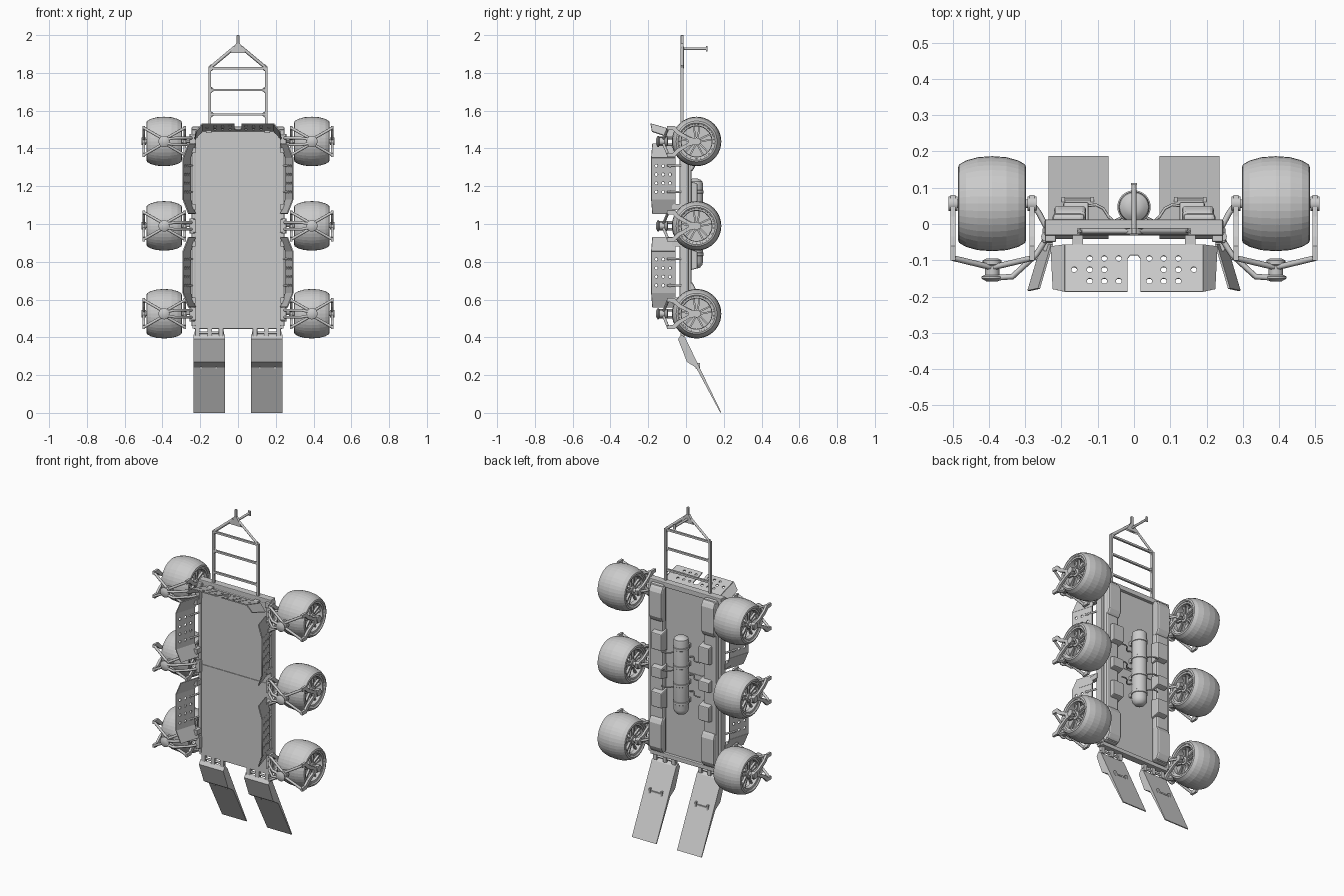
import bpy, bmesh, math
from mathutils import Matrix, Vector

if "Cube" in bpy.data.objects:
    bpy.data.objects.remove(bpy.data.objects["Cube"])


def add(name, bm, smooth=False, bevel=0):
    bmesh.ops.recalc_face_normals(bm, faces=bm.faces)
    me = bpy.data.meshes.new(name)
    bm.to_mesh(me)
    bm.free()
    ob = bpy.data.objects.new(name, me)
    bpy.context.collection.objects.link(ob)
    bpy.ops.object.select_all(action='DESELECT')
    bpy.context.view_layer.objects.active = ob
    ob.select_set(True)
    if bevel:
        m = ob.modifiers.new("bevel", 'BEVEL')
        m.width, m.segments = bevel, 2
    if smooth:
        bpy.ops.object.shade_smooth_by_angle(angle=math.radians(35))
    return ob


def box(name, a, b, bevel=0):
    bm = bmesh.new()
    a, b = Vector(a), Vector(b)
    size = [max(abs(c), 1e-4) for c in b - a]
    bmesh.ops.create_cube(bm, size=1, matrix=Matrix.Translation((a + b) / 2) @ Matrix.Diagonal((*size, 1)))
    return add(name, bm, False, bevel)


def lathe(name, prof, axis, at=(0, 0, 0), n=24, closed=False, smooth=True):
    """Profile of (radius, height) pairs turned about an axis."""
    bm = bmesh.new()
    rings = []
    for r, h in prof:
        ring = []
        for i in range(n):
            c, s = r * math.cos(i * math.tau / n), r * math.sin(i * math.tau / n)
            p = {'X': (h, c, s), 'Y': (c, h, s), 'Z': (c, s, h)}[axis]
            ring.append(bm.verts.new(Vector(p) + Vector(at)))
        rings.append(ring)
    pairs = list(zip(rings, rings[1:])) + ([(rings[-1], rings[0])] if closed else [])
    for a, b in pairs:
        for i in range(n):
            j = (i + 1) % n
            bm.faces.new((a[i], a[j], b[j], b[i]))
    if not closed:
        bm.faces.new(rings[0])
        bm.faces.new(rings[-1])
    return add(name, bm, smooth)


def prism(name, prof, x0, x1, bevel=0):
    """(y, z) outline extruded along x."""
    bm = bmesh.new()
    f = bm.faces.new([bm.verts.new((x0, y, z)) for y, z in prof])
    g = bmesh.ops.extrude_face_region(bm, geom=[f])['geom']
    bmesh.ops.translate(bm, vec=(x1 - x0, 0, 0), verts=[v for v in g if isinstance(v, bmesh.types.BMVert)])
    return add(name, bm, False, bevel)


def sheet(name, pts, t=0.006):
    bm = bmesh.new()
    bm.faces.new([bm.verts.new(p) for p in pts])
    ob = add(name, bm)
    m = ob.modifiers.new("thickness", 'SOLIDIFY')
    m.thickness, m.offset = t, 0
    return ob


def curve(name, splines, dims, **kw):
    cu = bpy.data.curves.new(name, 'CURVE')
    cu.dimensions = dims
    for k, v in kw.items():
        setattr(cu, k, v)
    for pts, cyclic in splines:
        sp = cu.splines.new('POLY')
        sp.points.add(len(pts) - 1)
        for p, q in zip(sp.points, pts):
            p.co = (*q, *([0] * (3 - len(q))), 1)
        sp.use_cyclic_u = cyclic
    ob = bpy.data.objects.new(name, cu)
    bpy.context.collection.objects.link(ob)
    bpy.ops.object.select_all(action='DESELECT')
    bpy.context.view_layer.objects.active = ob
    ob.select_set(True)
    bpy.ops.object.convert(target='MESH')
    return bpy.context.view_layer.objects.active


def rod(name, pts, r, res=1):
    return curve(name, [(pts, False)], '3D', bevel_depth=r, bevel_resolution=res, use_fill_caps=True)


def perforated(name, outline, holes, origin, u, v, r=0.008):
    circ = [([(x + r * math.cos(k * math.tau / 12), y + r * math.sin(k * math.tau / 12)) for k in range(12)], True)
            for x, y in holes]
    ob = curve(name, [(outline, True)] + circ, '2D', fill_mode='BOTH', extrude=0.003)
    u, v = Vector(u).normalized(), Vector(v).normalized()
    m = Matrix((u, v, u.cross(v))).transposed().to_4x4()
    m.translation = origin
    ob.matrix_world = m
    return ob


WHEEL_Z, WX, WY = (1.437, 0.99, 0.525), 0.391, 0.056

# deck: two panels and an edge frame
box("deck_upper", (-0.24, -0.03, 1.001), (0.24, -0.006, 1.5))
box("deck_lower", (-0.24, -0.03, 0.447), (0.24, -0.006, 0.999))
box("top_crossbeam", (-0.245, -0.032, 1.485), (0.245, 0.012, 1.515), 0.004)
box("bottom_crossbeam", (-0.235, -0.025, 0.445), (0.235, 0.012, 0.47), 0.004)

# underside tank with bands
tank = [(0.015, .765), (0.028, .77), (0.04, .785), (0.043, .80), (0.043, 1.21), (0.04, 1.225), (0.028, 1.235), (0.015, 1.24)]
lathe("tank", tank, 'Z', (0, 0.047, 0))
for z in (0.84, 0.95, 1.06, 1.17):
    lathe("tank_band", [(0.043, z - .009), (0.046, z - .007), (0.046, z + .007), (0.043, z + .009)], 'Z', (0, 0.047, 0))
    box("tank_foot", (-0.03, -0.008, z - .012), (0.03, 0.02, z + .012))

# drawbar ladder, apex and coupling
box("coupling_tip", (-0.007, -0.028, 1.94), (0.007, -0.012, 2.0), 0.003)
curve("apex_plate", [([(-.042, 1.905), (.042, 1.905), (.01, 1.955), (-.01, 1.955)], True)], '2D', fill_mode='BOTH',
      extrude=0.008).matrix_world = Matrix.Translation((0, -0.02, 0)) @ Matrix.Rotation(math.pi / 2, 4, 'X')
rod("coupling_pin", [(0, -0.02, 1.928), (0, 0.11, 1.928)], 0.007)
box("coupling_pin_head", (-0.008, 0.107, 1.913), (0.008, 0.113, 1.943))
for z in (1.825, 1.71, 1.58):
    box("drawbar_rung", (-0.15, -0.026, z - .006), (0.15, -0.014, z + .006))

# perforated head panel with a centre slot
out = [(-.19, 0), (.19, 0), (.19, .135), (.018, .135), (.018, .04), (.01, .03), (-.01, .03), (-.018, .04), (-.018, .135), (-.19, .135)]
holes = [(s * x, y) for s in (-1, 1) for y, xs in ((.04, (.042, .082, .122)), (.072, (.082, .122, .165)), (.105, (.042, .082, .122)))
         for x in xs]
perforated("head_panel", out, holes, (0, -0.057, 1.492), (1, 0, 0), (0, -0.13, 0.038))

for s in (-1, 1):
    # ladder side
    box("drawbar_rail", (s * .157, -0.028, 1.5), (s * .143, -0.012, 1.83))
    rod("drawbar_diagonal", [(s * .15, -0.02, 1.825), (s * .012, -0.02, 1.94)], 0.009, 0)
    for z in (1.825, 1.71, 1.58):
        for d in (-1, 1):
            rod("rung_gusset", [(s * .148, -0.02, z + d * .015), (s * .13, -0.02, z)], 0.005, 0)
    # head panel wings and brackets
    sheet("head_panel_wing", [(s * .19, -.057, 1.492), (s * .228, -.062, 1.45), (s * .222, -.180, 1.49), (s * .19, -.187, 1.53)])
    box("head_panel_bracket", (s * .14, -0.075, 1.482), (s * .17, -0.028, 1.495))
    box("corner_block", (s * .215, -0.05, 1.47), (s * .245, 0.0, 1.5), 0.004)
    # side rail and underside pods
    box("side_rail", (s * .225, -0.034, 0.46), (s * .246, 0.012, 1.5), 0.004)
    box("pod_base", (s * .135, -0.008, 0.475), (s * .225, 0.03, 1.5), 0.012)
    for a, b in ((1.27, 1.5), (0.475, 0.7)):
        prism("pod_end", [(0, a), (.035, a + .01), (.05, a + .04), (.05, b - .04), (.035, b - .01), (0, b)], s * .132, s * .22, 0.01)
    for a, b in ((1.1, 1.23), (0.93, 1.02), (0.75, 0.87)):
        prism("pod_box", [(0, a), (.06, a + .015), (.06, b - .015), (0, b)], s * .125, s * .195, 0.005)
    # hoses from pods to tank
    for z in (0.9, 1.0, 1.11):
        rod("hose", [(s * .13, .05, z), (s * .105, .053, z), (s * .085, .043, z), (s * .07, .02, z), (s * .055, .008, z), (s * .03, .02, z)], 0.004)

    # perforated side panels with angled end wings
    for zc in (1.24, 0.745):
        h = 0.11
        perforated("side_panel", [(-h, 0), (h, 0), (h, .134), (-h, .134)],
                   [(-.07 + .046 * i, .03 + .038 * j) for i in range(4) for j in range(3)],
                   (s * .253, -.056, zc), (0, 0, 1), (s * .038, -.128, 0))
        for d in (-1, 1):
            z0, z1 = zc + d * h, zc + d * (h + .075)
            sheet("side_panel_wing", [(s * .253, -.056, z0), (s * .226, -.056, z1), (s * .262, -.178, z1), (s * .291, -.184, z0)])
            box("side_panel_bracket", (s * .225, -.075, zc + d * .15 - .015), (s * .25, -.02, zc + d * .15 + .015))
            rod("side_panel_stay", [(s * .24, -.02, zc + d * .07), (s * .268, -.1, zc + d * .07)], 0.006)

    # loading ramp with hinge
    ramp = [(-.042, .39), (-.025, .415), (-.005, .40), (.065, .255), (.187, .002), (.182, 0), (.053, .24), (.005, .27)]
    prism("ramp", ramp, s * .07, s * .235)
    box("ramp_slot_bar", (s * .11, .058, .245), (s * .19, .072, .253))
    for x in (.115, .195):
        box("ramp_slot_tab", (s * x - .005, .05, .235), (s * x + .005, .075, .265))
    rod("ramp_hinge_pin", [(s * .075, -.018, .425), (s * .23, -.018, .425)], 0.007)
    for x in (.09, .15, .215):
        box("ramp_hinge", (s * x - .012, -.03, .405), (s * x + .012, -.006, .45), 0.003)

# wheel parts, built once and shared by all six
half = [(.128, .04), (.119, .072), (.108, .091), (.099, .094), (.092, .088), (.088, .07), (.082, .03)]
wheel = [lathe("tyre", [(.131, 0)] + half + [(r, -u) for r, u in half[::-1]], 'X', n=40, closed=True, smooth=False),
         lathe("hub", [(.012, -.115), (.012, -.08), (.024, -.078), (.024, .078), (.012, .08), (.012, .115)], 'X'),
         lathe("brake_disc", [(.083, -.03), (.083, .03)], 'X', n=32)]
for side in (-1, 1):
    wheel.append(lathe("rim_ring", [(.092, .076 * side), (.092, .086 * side), (.082, .084 * side), (.08, .06 * side)],
                       'X', n=40, closed=True))
    bm = bmesh.new()
    for k in range(5):
        for off in (-.008, .008):
            m = (Matrix.Rotation(k * math.tau / 5, 4, 'X') @ Matrix.Translation((side * .064, off * 1.4, .053))
                 @ Matrix.Rotation(-off * 16, 4, 'X') @ Matrix.Diagonal((.014, .009, .07, 1)))
            bmesh.ops.create_cube(bm, size=1, matrix=m)
    wheel.append(add("spokes", bm))
spots = [(s, z) for s in (-1, 1) for z in WHEEL_Z]
for part in wheel:
    for i, (s, z) in enumerate(spots):
        ob = part if i == 0 else part.copy()
        if i:
            bpy.context.collection.objects.link(ob)
        ob.location = (s * WX, WY, z)

# forks, steering swivels and suspension arms
top = [(.08, .012), (.02, .022), (-.035, .055), (-.06, .082), (-.1, .082), (-.1, .062), (-.07, .06), (-.045, .036), (.01, .008)]
blade = top + [(y, -z) for y, z in top[::-1]]
for s, zc in spots:
    for x0, x1 in ((.492, .506), (.274, .288)):
        prism("fork_blade", [(y, zc + z) for y, z in blade], s * x0, s * x1)
        lathe("axle_cap", [(.02, -.012), (.02, .012)], 'X', (s * (x0 + x1) / 2, WY, zc), 16)
        for d in (-1, 1):
            xm = (x0 + x1) / 2
            rod("fork_brace", [(s * xm, -.094, zc + d * .072), (s * WX, -.12, zc + d * .01)], 0.008)
    lathe("swivel", [(.016, -.158), (.03, -.15), (.03, -.145), (.02, -.14), (.02, -.115), (.026, -.112), (.026, -.1), (.016, -.095)],
          'Y', (s * WX, 0, zc), 20)
    for d in (-1, 1):
        z = zc + d * .018
        rod("suspension_arm", [(s * .38, -.148, zc + d * .01), (s * .335, -.145, z), (s * .27, -.085, z), (s * .235, -.03, z)], 0.008)
    box("arm_bracket", (s * .222, -.052, zc - .035), (s * .252, -.01, zc + .035), 0.004)
    rod("axle_stay", [(s * .238, -.015, zc), (s * .262, .03, zc), (s * .28, .055, zc)], 0.008)
    lathe("arm_pivot", [(.013, -.04), (.013, .04)], 'Z', (s * .243, -.035, zc), 12)
